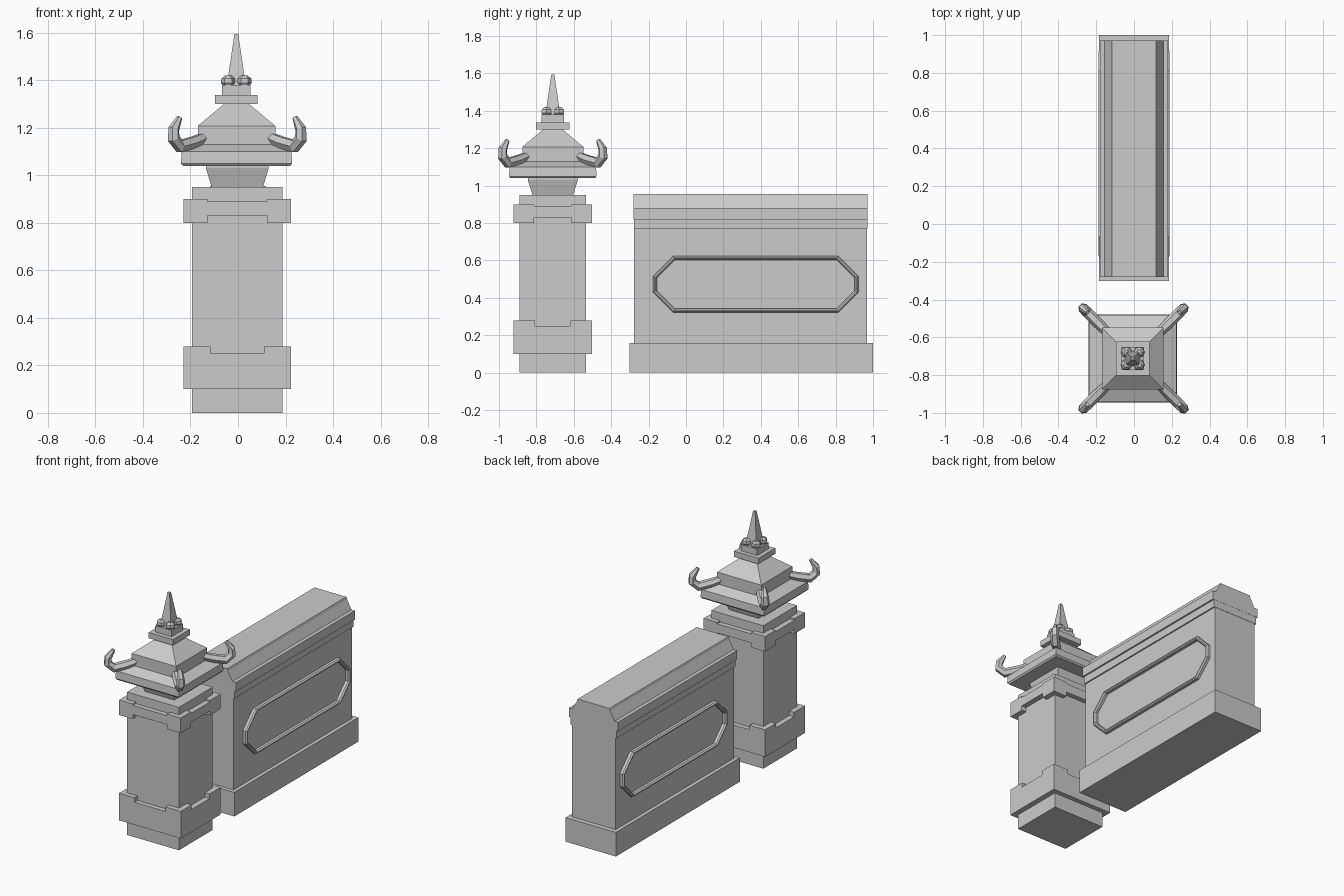
import bpy, bmesh
from math import sin, cos, pi, sqrt
from mathutils import Vector

if "Cube" in bpy.data.objects:
    bpy.data.objects.remove(bpy.data.objects["Cube"])

CX, CY = -0.003, -0.712          # pillar axis


def loft(name, loops, cap=True):
    """Skin a list of point loops; each loop has the same point count."""
    bm = bmesh.new()
    rings = [[bm.verts.new(p) for p in loop] for loop in loops]
    n = len(rings[0])
    for a, b in zip(rings, rings[1:]):
        for i in range(n):
            j = (i + 1) % n
            bm.faces.new((a[i], a[j], b[j], b[i]))
    if cap:
        bm.faces.new(rings[0][::-1])
        bm.faces.new(rings[-1])
    bmesh.ops.recalc_face_normals(bm, faces=bm.faces[:])
    me = bpy.data.meshes.new(name)
    bm.to_mesh(me)
    bm.free()
    ob = bpy.data.objects.new(name, me)
    bpy.context.collection.objects.link(ob)
    return ob


def stack(name, cx, cy, levels):
    """Rectangular rings (half x, half y, z) joined upward."""
    return loft(name, [[(cx + sx * hx, cy + sy * hy, z)
                        for sx, sy in ((-1, -1), (1, -1), (1, 1), (-1, 1))]
                       for hx, hy, z in levels])


def box(name, x0, x1, y0, y1, z0, z1):
    return stack(name, (x0 + x1) / 2, (y0 + y1) / 2,
                 [((x1 - x0) / 2, (y1 - y0) / 2, z) for z in (z0, z1)])


def corner_blocks(name, hx, hy, nx, ny, z0, z1):
    """Four blocks giving a band its notched edge."""
    for sx in (-1, 1):
        for sy in (-1, 1):
            x0, x1 = sorted((CX + sx * nx, CX + sx * hx))
            y0, y1 = sorted((CY + sy * ny, CY + sy * hy))
            box(name, x0, x1, y0, y1, z0, z1)


# Pillar shaft and flared neck
stack("pillar_shaft", CX, CY, [(.191, .177, 0), (.191, .177, .95)])
stack("pillar_neck", CX, CY, [(.108, .108, .95), (.132, .134, 1.03), (.132, .134, 1.045)])

# Notched bands
stack("lower_band", CX, CY, [(.227, .209, .10), (.227, .209, .25)])
corner_blocks("lower_band_corner", .227, .209, .113, .095, .25, .28)
stack("upper_band", CX, CY, [(.226, .209, .83), (.226, .209, .89)])
corner_blocks("upper_band_corner_top", .226, .209, .126, .1, .89, .90)
corner_blocks("upper_band_corner_bottom", .226, .209, .126, .1, .80, .83)

# Tiered roof
stack("roof", CX - .003, CY, [(h, h, z) for h, z in (
    (.226, 1.04), (.234, 1.05), (.231, 1.10), (.163, 1.13), (.163, 1.208), (.05, 1.302))])
stack("finial_base", CX - .004, CY, [(h, h, z) for h, z in (
    (.089, 1.30), (.089, 1.338), (.06, 1.338), (.06, 1.38))])
stack("finial_spike", CX - .004, CY, [(.04, .04, 1.378), (.008, .008, 1.595)])

# Upturned horns and finial buds on the four diagonals
PATH = [(.14, 1.158, .024), (.185, 1.138, .028), (.242, 1.122, .029),
        (.268, 1.155, .027), (.267, 1.195, .024), (.243, 1.243, .012)]
for sx in (-1, 1):
    for sy in (-1, 1):
        out = Vector((sx, sy, 0)) / sqrt(2)
        side = Vector((-sy, sx, 0)) / sqrt(2)
        pts = [Vector((CX, CY, z)) + out * d * sqrt(2) for d, z, r in PATH]
        loops = []
        for i, p in enumerate(pts):
            t = (pts[min(i + 1, len(pts) - 1)] - pts[max(i - 1, 0)]).normalized()
            nrm = t.cross(side)
            r = PATH[i][2]
            loops.append([p + (side * cos(k * pi / 3) + nrm * sin(k * pi / 3)) * r
                          for k in range(6)])
        loft("roof_horn", loops)
        bud = Vector((CX - .004 + sx * .034, CY + sy * .034, 1.397))
        loft("finial_bud", [[bud + Vector((cos(k * pi / 3) * r, sin(k * pi / 3) * r, z))
                             for k in range(6)]
                            for r, z in ((.02, -.022), (.031, -.008), (.029, .01), (.014, .023))])

# Wall plinth and body with coping profile extruded along y
box("wall_base", -.185, .185, -.303, 1.0, 0, .16)
box("wall_body", -.16, .16, -.277, .968, .16, .82)
box("wall_moulding", -.169, .169, -.279, .97, .77, .82)
half = [(.18, .82), (.18, .88), (.155, .88), (.122, .94), (.117, .955)]
profile = half + [(-x, z) for x, z in reversed(half)]
loft("wall_coping", [[(x, y, z) for x, z in profile] for y in (-.28, .971)])


# Raised octagonal panel frames on both wall faces
def octagon(x, t):
    a, b, c = .549 - t, .151 - t, .107 - .586 * t
    q = [(a, b - c), (a - c, b)]
    q += [(-y, z) for y, z in reversed(q)]
    q += [(-y, -z) for y, z in q]
    return [(x, .373 + y, .473 + z) for y, z in q]


for s in (-1, 1):
    loft("panel_frame", [octagon(s * x, t) for x, t in (
        (.15, 0), (.178, 0), (.187, .007), (.187, .014), (.178, .021), (.15, .021))], cap=False)
